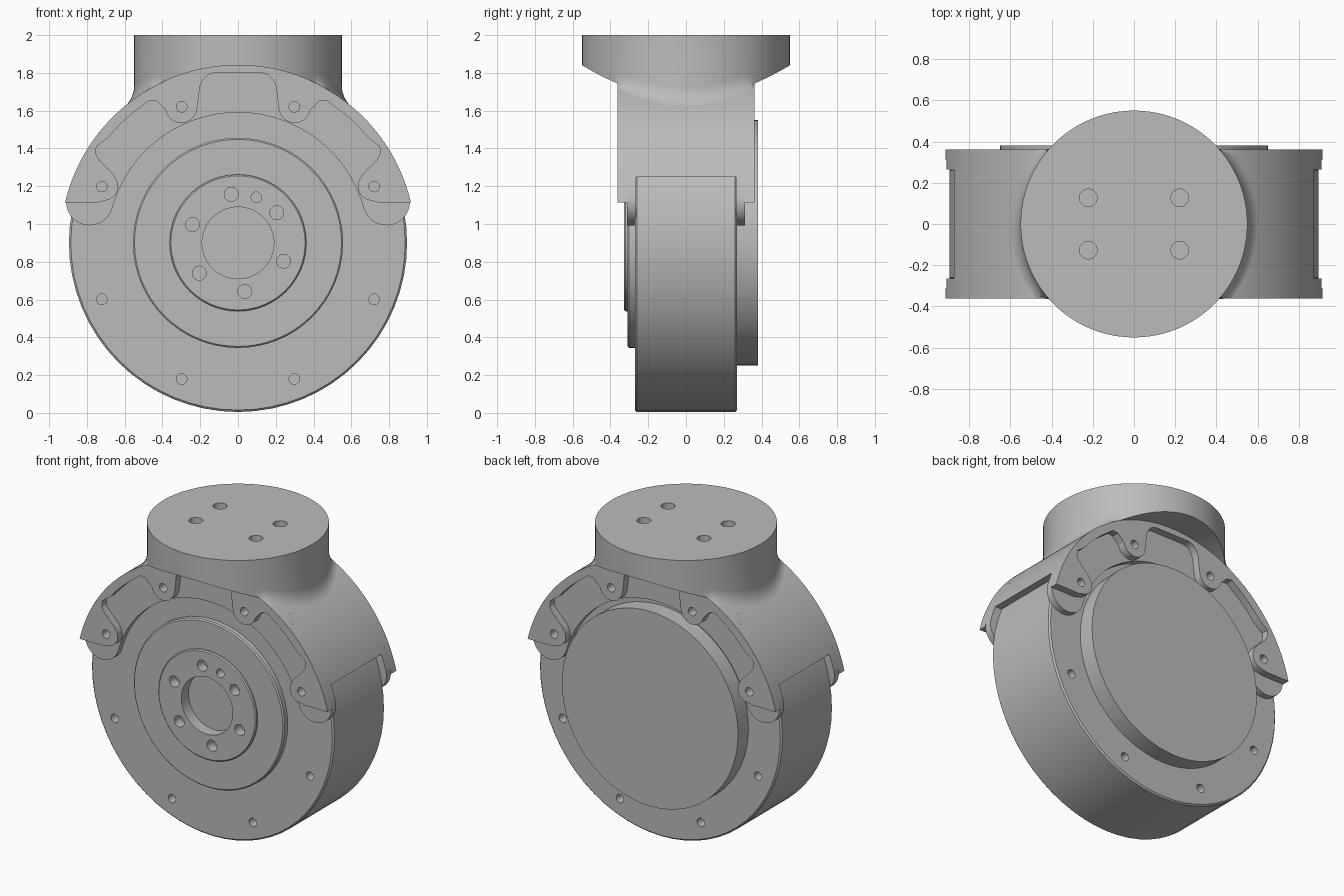
import bpy, bmesh
from math import sin, cos, pi, sqrt, asin, radians
from mathutils import Matrix

cube = bpy.data.objects.get("Cube")
if cube:
    bpy.data.objects.remove(cube, do_unlink=True)

CZ = 0.9          # height of the drum axis
R_DRUM = 0.895
R_OUT = 0.94      # outer radius of the bracket
SIDE = 0.362      # half width of the bracket

metal = bpy.data.materials.new("grey metal")
metal.use_nodes = True
metal.diffuse_color = (0.5, 0.5, 0.5, 1)
metal.node_tree.nodes["Principled BSDF"].inputs["Base Color"].default_value = (0.5, 0.5, 0.5, 1)


def finish(bm, name):
    bmesh.ops.recalc_face_normals(bm, faces=bm.faces)
    mesh = bpy.data.meshes.new(name)
    bm.to_mesh(mesh)
    bm.free()
    mesh.materials.append(metal)
    obj = bpy.data.objects.new(name, mesh)
    bpy.context.collection.objects.link(obj)
    return obj


def activate(obj):
    bpy.ops.object.select_all(action='DESELECT')
    obj.select_set(True)
    bpy.context.view_layer.objects.active = obj


def smooth(obj):
    activate(obj)
    bpy.ops.object.shade_smooth_by_angle(angle=radians(30))


def plate(name, outline, y0, y1):
    """Extrude an x-z outline from y0 to y1."""
    bm = bmesh.new()
    face = bm.faces.new([bm.verts.new((x, y0, z)) for x, z in outline])
    new = bmesh.ops.extrude_face_region(bm, geom=[face])["geom"]
    verts = [v for v in new if isinstance(v, bmesh.types.BMVert)]
    bmesh.ops.translate(bm, verts=verts, vec=(0, y1 - y0, 0))
    return finish(bm, name)


def arc(radius, a0, a1, n, cx=0, cz=CZ):
    return [(cx + radius * cos(a0 + (a1 - a0) * i / n),
             cz + radius * sin(a0 + (a1 - a0) * i / n)) for i in range(n + 1)]


def drill(obj, holes, along_y=True):
    """Cut round holes given as (centre, radius, depth)."""
    bm = bmesh.new()
    turn = Matrix.Rotation(pi / 2, 4, 'X') if along_y else Matrix()
    for centre, radius, depth in holes:
        bmesh.ops.create_cone(bm, cap_ends=True, segments=20, radius1=radius, radius2=radius,
                              depth=depth, matrix=Matrix.Translation(centre) @ turn)
    cutter = finish(bm, "hole_cutter")
    cutter.hide_render = True
    mod = obj.modifiers.new("holes", 'BOOLEAN')
    mod.operation, mod.solver, mod.object = 'DIFFERENCE', 'EXACT', cutter
    activate(obj)
    bpy.ops.object.modifier_apply(modifier=mod.name)
    bpy.data.objects.remove(cutter, do_unlink=True)


def on_circle(radius, angle, y):
    return (radius * cos(angle), y, CZ + radius * sin(angle))


# Drum with stepped front hub and rear disc, turned around the y axis
profile = [(0, -0.25), (0.19, -0.25), (0.19, -0.327), (0.355, -0.327), (0.362, -0.32),
           (0.362, -0.31), (0.548, -0.31), (0.556, -0.302), (0.556, -0.27), (0.885, -0.27),
           (R_DRUM, -0.26), (R_DRUM, 0.26), (0.885, 0.27), (0.65, 0.27), (0.65, 0.38), (0, 0.38)]
bm = bmesh.new()
pts = [bm.verts.new((r, y, CZ)) for r, y in profile]
edges = [bm.edges.new(pair) for pair in zip(pts, pts[1:])]
bmesh.ops.spin(bm, geom=pts + edges, cent=(0, 0, CZ), axis=(0, 1, 0), angle=2 * pi, steps=64)
bmesh.ops.remove_doubles(bm, verts=bm.verts, dist=0.0005)
drum = finish(bm, "drum")
bolts = [pi / 8 + k * pi / 4 for k in range(8)]
holes = [(on_circle(0.78, a, y), 0.028, 0.12) for a in bolts[4:] for y in (-0.27, 0.27)]
holes += [(on_circle(0.26, radians(98 + 60 * k), -0.33), 0.037, 0.14) for k in range(6)]
holes.append((on_circle(0.26, radians(68), -0.33), 0.028, 0.14))
drill(drum, holes)
smooth(drum)

# Bracket shell wrapped over the top of the drum
low_out, low_in = asin(0.35 / R_OUT), asin(0.35 / 0.88)
shell = plate("bracket_shell", arc(R_OUT, low_out, pi - low_out, 80)
              + arc(0.88, pi - low_in, low_in, 80), -0.272, 0.272)
smooth(shell)

# Flange base: arc band with rounded ends
tip = radians(15.5)
mid, cap = 0.815, 0.125
tx, tz = mid * cos(tip), CZ + mid * sin(tip)
base_outline = (arc(R_OUT, tip, pi - tip, 90)
                + arc(cap, pi - tip, 2 * pi - tip, 14, -tx, tz)[1:-1]
                + arc(0.69, pi - tip, tip, 80)
                + arc(cap, pi + tip, 2 * pi + tip, 14, tx, tz)[1:-1])

# Raised flange rim: outer arc with bolt lugs and pockets between them
low = asin(0.215 / R_OUT)
inner = ([(0.74, 1.115), (0.68, 1.13), (0.65, 1.152), (0.635, 1.185), (0.638, 1.225), (0.66, 1.265)]
         + [(0.735, 1.34), (0.752, 1.37), (0.75, 1.41)]
         + arc(0.885, radians(39), radians(55), 8)
         + [(0.47, 1.655), (0.43, 1.65), (0.395, 1.615)]
         + arc(0.085, radians(-10), radians(-170), 10, 0.3, 1.62)
         + [(0.207, 1.68), (0.202, 1.73), (0.185, 1.765), (0.16, 1.79), (0.127, 1.8)])
rim_outline = (arc(R_OUT, low, pi - low, 90)
               + [(-x, z) for x, z in inner] + inner[::-1])

for side, label in ((-1, "front"), (1, "back")):
    base = plate(label + "_flange_base", base_outline, side * 0.265, side * 0.312)
    rim = plate(label + "_flange_rim", rim_outline, side * 0.31, side * SIDE)
    for part in (base, rim):
        drill(part, [(on_circle(0.78, a, side * 0.34), 0.028, 0.12) for a in bolts[:4]])
        smooth(part)

# Neck: round post seated on the bracket, flared where it meets the shell
N, R_NECK, STEPS = 96, 0.55, 6


def saddle(x):
    return CZ + sqrt(R_OUT ** 2 - x * x)


bm = bmesh.new()
angles = [2 * pi * i / N for i in range(N)]
rings = [[bm.verts.new((R_NECK * cos(a), R_NECK * sin(a), 2)) for a in angles]]
for s in range(STEPS + 1):
    t = s / STEPS * pi / 2
    ring = []
    for a in angles:
        flare = 0.045 if abs(R_NECK * sin(a)) < 0.35 else 0
        r = R_NECK + flare * (1 - cos(t))
        x = r * cos(a)
        ring.append(bm.verts.new((x, r * sin(a), saddle(x) + 0.065 * (1 - sin(t)))))
    rings.append(ring)
bm.faces.new(rings[0])
for upper, lower in zip(rings, rings[1:]):
    for i in range(N):
        j = (i + 1) % N
        bm.faces.new((upper[i], upper[j], lower[j], lower[i]))
# Curved underside, strip by strip across the width
seat = rings[-1]
for i in range(N // 2):
    quad = [seat[i], seat[i + 1], seat[(N - i - 1) % N], seat[(N - i) % N]]
    bm.faces.new(list(dict.fromkeys(quad)))
neck = finish(bm, "neck")
drill(neck, [((x, y, 2), 0.043, 0.16) for x in (-0.222, 0.222) for y in (-0.127, 0.127)], False)
smooth(neck)
